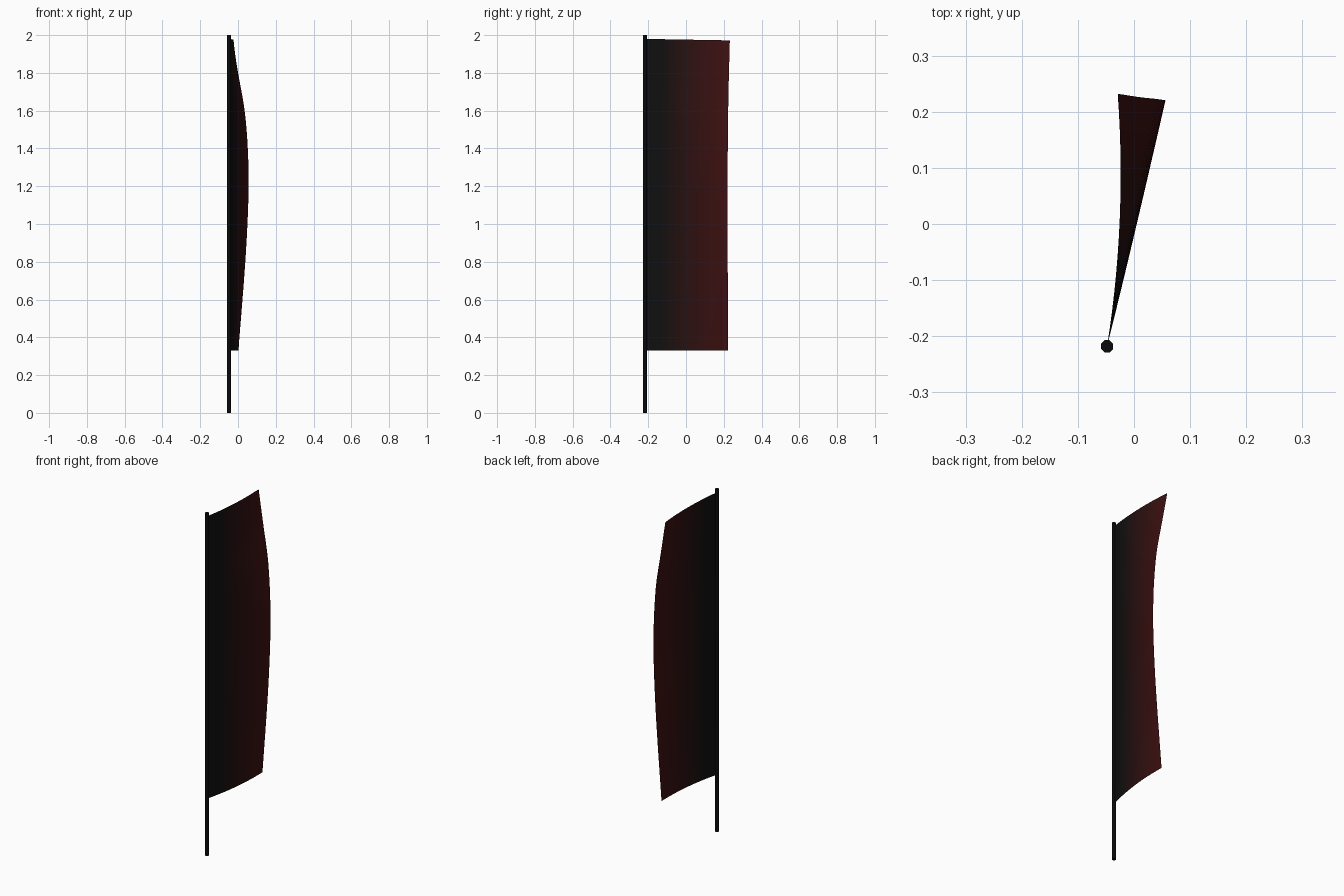
import bpy, bmesh, math

if "Cube" in bpy.data.objects:
    bpy.data.objects.remove(bpy.data.objects["Cube"])

POLE_X, POLE_Y = -0.048, -0.218
COLS, ROWS = 14, 28


def make_material(name, rgb):
    mat = bpy.data.materials.new(name)
    mat.diffuse_color = (*rgb, 1)
    mat.use_nodes = True
    mat.node_tree.nodes["Principled BSDF"].inputs["Base Color"].default_value = mat.diffuse_color
    return mat


def sample(points, t):
    """Smooth Catmull-Rom curve through (t, value) pairs."""
    n = len(points)
    i = 0
    while i < n - 2 and t > points[i + 1][0]:
        i += 1

    def slope(k):
        a, b = points[max(k - 1, 0)], points[min(k + 1, n - 1)]
        return (b[1] - a[1]) / (b[0] - a[0])

    (t0, v0), (t1, v1) = points[i], points[i + 1]
    h = t1 - t0
    s = (t - t0) / h
    return ((2*s**3 - 3*s*s + 1) * v0 + (s**3 - 2*s*s + s) * h * slope(i)
            + (3*s*s - 2*s**3) * v1 + (s**3 - s*s) * h * slope(i + 1))


# Pole: slim octagonal rod
bpy.ops.mesh.primitive_cylinder_add(vertices=8, radius=0.0118, depth=2,
                                    location=(POLE_X, POLE_Y, 1),
                                    rotation=(0, 0, math.pi / 8))
pole = bpy.context.object
pole.name = "pole"
pole.data.materials.append(make_material("pole_black", (0.003, 0.003, 0.003)))
bpy.ops.object.shade_smooth_by_angle(angle=math.radians(50))

# Free edge of the cloth by height: sideways sway, reach, and belly
SWAY = [(0, 0.002), (0.28, 0.038), (0.45, 0.053), (0.55, 0.056), (0.65, 0.052),
        (0.77, 0.036), (0.89, 0.002), (1, -0.029)]
REACH = [(0, 0.223), (0.5, 0.220), (0.8, 0.224), (1, 0.232)]
BELLY = [(0, 0.016), (0.5, 0.001), (1, 0.013)]

# Banner: single billowing sheet hung along the pole
bm = bmesh.new()
grid = []
for r in range(ROWS + 1):
    v = r / ROWS
    tip_x, tip_y, belly = sample(SWAY, v), sample(REACH, v), sample(BELLY, v)
    row = []
    for c in range(COLS + 1):
        u = c / COLS
        x = POLE_X + (tip_x - POLE_X) * u + belly * 4 * u * (1 - u)
        y = POLE_Y + (tip_y - POLE_Y) * u
        z = 0.33 + (1.65 - 0.008 * u) * v
        row.append(bm.verts.new((x, y, z)))
    grid.append(row)
for r in range(ROWS):
    for c in range(COLS):
        f = bm.faces.new((grid[r][c], grid[r][c + 1],
                          grid[r + 1][c + 1], grid[r + 1][c]))
        f.material_index = c
        f.smooth = True
mesh = bpy.data.meshes.new("banner")
bm.to_mesh(mesh)
bm.free()
banner = bpy.data.objects.new("banner", mesh)
bpy.context.collection.objects.link(banner)

# Cloth fades from black at the pole to dark red at the free edge
for c in range(COLS):
    k = max(0, (c + 0.5) / COLS - 0.2) / 0.8
    mesh.materials.append(make_material(f"cloth_{c}",
                                        (0.005 + 0.045 * k, 0.005, 0.005)))
